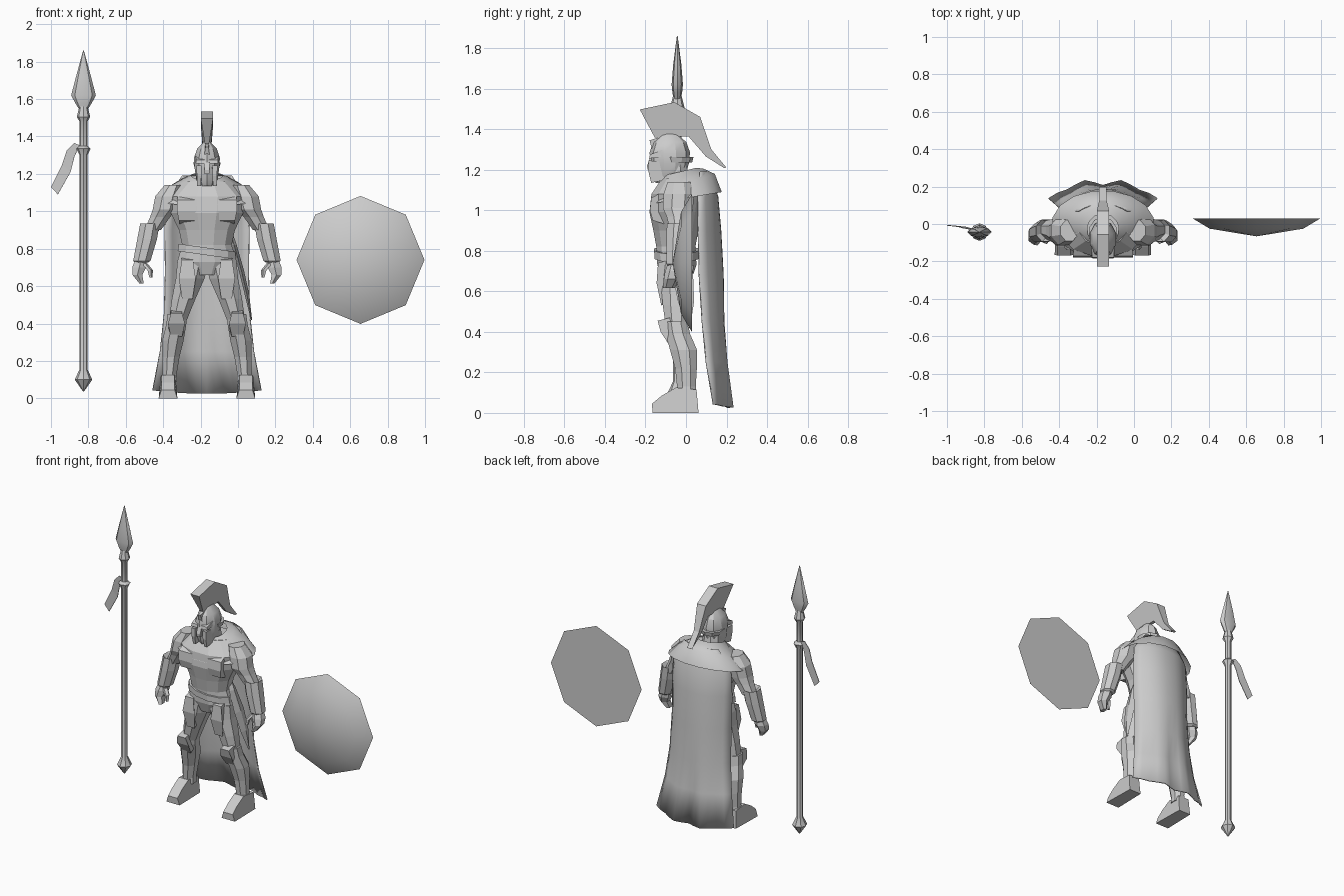
import bpy, bmesh, math
from mathutils import Vector

CX = -0.166  # figure's centre line
grey = bpy.data.materials.new("grey")
grey.diffuse_color = (0.6, 0.6, 0.6, 1)


def make(name, verts, faces, smooth=None):
    me = bpy.data.meshes.new(name)
    me.from_pydata(verts, [], faces)
    bm = bmesh.new()
    bm.from_mesh(me)
    bmesh.ops.recalc_face_normals(bm, faces=bm.faces)
    bm.to_mesh(me)
    bm.free()
    me.materials.append(grey)
    ob = bpy.data.objects.new(name, me)
    bpy.context.collection.objects.link(ob)
    if smooth:
        bpy.ops.object.select_all(action='DESELECT')
        bpy.context.view_layer.objects.active = ob
        ob.select_set(True)
        bpy.ops.object.shade_smooth_by_angle(angle=math.radians(smooth))
    return ob


def loft(name, rings, n=8, s=1, cx=CX, smooth=None, caps=True, half=True):
    """Rings of (x, y, z, rx, ry[, tilt]) stacked into a tube; tilt lifts the back edge."""
    v, f = [], []
    for r in rings:
        x, y, z, rx, ry = r[:5]
        tilt = r[5] if len(r) > 5 else 0
        for k in range(n):
            a = 2 * math.pi * (k + (0.5 if half else 0)) / n
            v.append((cx + s * (x + rx * math.cos(a)), y + ry * math.sin(a), z + tilt * math.sin(a)))
    for i in range(len(rings) - 1):
        for k in range(n):
            a, b = i * n + k, i * n + (k + 1) % n
            f.append((a, b, b + n, a + n))
    if caps:
        f += [tuple(range(n)), tuple(range(len(v) - n, len(v)))]
    return make(name, v, f, smooth)


def slab(name, pts, x=0, s=1):
    """Side outline of (y, z, half width) points made solid across x."""
    n = len(pts)
    v = [(CX + s * x + d * w, y, z) for d in (-1, 1) for y, z, w in pts]
    f = [tuple(range(n)), tuple(range(n, 2 * n))]
    f += [(i, (i + 1) % n, n + (i + 1) % n, n + i) for i in range(n)]
    return make(name, v, f)


def sheet(name, rows, thick, smooth=None):
    m = len(rows[0])
    v = [p for r in rows for p in r]
    f = [(i * m + j, i * m + j + 1, (i + 1) * m + j + 1, (i + 1) * m + j)
         for i in range(len(rows) - 1) for j in range(m - 1)]
    ob = make(name, v, f, smooth)
    mod = ob.modifiers.new("thickness", 'SOLIDIFY')
    mod.thickness = thick
    mod.offset = 0
    return ob


# Spear: butt, shaft, collars, then a flattened blade
spear = [(0.037, .003), (0.10, .047), (0.155, .021), (1.30, .021), (1.335, .038), (1.35, .021),
         (1.48, .021), (1.505, .036), (1.56, .022)]
loft("spear_shaft", [(0, -.043, z, r, r) for z, r in spear], 8, cx=-.826, smooth=35, half=False)
blade = [(1.54, .02, .016), (1.58, .045, .024), (1.62, .066, .028), (1.72, .04, .02), (1.86, .002, .002)]
loft("spear_blade", [(0, -.043, z, a, b) for z, a, b in blade], 8, cx=-.826, smooth=35, half=False)

# Ribbon tied at the collar
left = [(-.83, 1.345), (-.875, 1.365), (-.915, 1.325), (-.94, 1.25), (-1.0, 1.13)]
right = [(-.83, 1.32), (-.853, 1.34), (-.875, 1.29), (-.895, 1.21), (-.963, 1.09)]
sheet("spear_ribbon", [[(a[0], -.035 + .007 * i, a[1]), (b[0], -.038 + .007 * i, b[1])]
                       for i, (a, b) in enumerate(zip(left, right))], .004)

# Shield: eight-sided shallow dome with a flat back
sv, sf = [], []
for r, y in ((.342, .03), (.25, -.025)):
    for k in range(8):
        a = k * math.pi / 4
        sv.append((.655 + r * math.cos(a), y, .74 + r * math.sin(a)))
sv.append((.655, -.066, .74))
for k in range(8):
    j = (k + 1) % 8
    sf += [(k, j, j + 8, k + 8), (k + 8, j + 8, 16)]
sf.append(tuple(range(8)))
make("shield", sv, sf, 50)

# Torso: hips, waist, rib cage, shoulders
loft("torso", [(0, -.045, .66, .09, .075), (0, -.045, .73, .165, .10), (0, -.05, .82, .137, .10),
               (0, -.05, .90, .155, .115), (0, -.05, .99, .20, .135), (0, -.04, 1.08, .225, .135),
               (0, -.02, 1.16, .13, .10)], 12)
loft("neck", [(0, -.04, 1.1, .07, .07), (0, -.055, 1.24, .058, .06)], 8)
for s in (1, -1):
    slab("chest_plate", [(-.1, .93, .06), (-.165, .95, .065), (-.178, 1.0, .075), (-.172, 1.06, .075),
                         (-.1, 1.1, .07)], .085, s)

# Belt slanting to one hip
belt = loft("belt", [(0, -.047, .765, .162, .112), (0, -.047, .805, .156, .114)], 12)
for v in belt.data.vertices:
    v.co.z -= .14 * (v.co.x - CX)

for s in (1, -1):
    # Legs with greaves and boots
    loft("thigh", [(.075, -.045, .73, .09, .09), (.09, -.048, .64, .083, .083),
                   (.125, -.048, .53, .068, .072), (.155, -.045, .42, .052, .058)], 8, s)
    loft("greave", [(.158, -.05, .45, .056, .062), (.165, -.04, .39, .058, .065),
                    (.182, -.012, .31, .062, .072), (.193, 0, .22, .05, .058),
                    (.2, .002, .13, .041, .05), (.202, .002, .09, .045, .055)], 8, s)
    slab("knee_guard", [(-.08, .47, .03), (-.14, .455, .03), (-.125, .40, .045),
                        (-.08, .33, .03), (-.06, .36, .04)], .163, s)
    slab("boot", [(.062, 0, .045), (-.165, 0, .05), (-.168, .045, .035), (-.12, .085, .035),
                  (-.05, .125, .035), (.052, .115, .04)], .208, s)
    slab("thigh_plate", [(-.10, .75, .03), (-.138, .74, .03), (-.145, .64, .045),
                         (-.122, .53, .028), (-.08, .55, .028)], .105, s)
    # Arms: shoulder, elbow, bracer, curled hand
    loft("upper_arm", [(.18, -.035, 1.14, .05, .06), (.21, -.035, 1.08, .072, .082),
                       (.225, -.04, 1.01, .07, .08), (.25, -.035, .97, .058, .066),
                       (.29, -.03, .90, .048, .052)], 8, s)
    loft("bracer", [(.288, -.03, .895, .035, .045), (.305, -.035, .935, .056, .064),
                    (.32, -.04, .85, .057, .062), (.348, -.048, .735, .05, .052),
                    (.35, -.05, .725, .036, .04)], 8, s)
    loft("hand", [(.35, -.05, .75, .034, .035), (.362, -.058, .70, .043, .045),
                  (.372, -.07, .66, .03, .04), (.35, -.085, .615, .014, .03)], 6, s)
    loft("thumb", [(.335, -.07, .72, .018, .02), (.305, -.09, .685, .016, .018),
                   (.30, -.095, .645, .009, .01)], 5, s)
    # Cheek guard and brow of the helmet
    slab("cheek_guard", [(-.10, 1.24, .012), (-.185, 1.245, .014), (-.185, 1.19, .012),
                         (-.172, 1.135, .01), (-.10, 1.15, .012)], .042, s)
    slab("brow", [(-.11, 1.30, .026), (-.178, 1.275, .022), (-.182, 1.255, .024),
                  (-.11, 1.265, .026)], .036, s)

# Helmet, nose guard and crest
loft("helmet", [(0, -.09, 1.135, .04, .06), (0, -.085, 1.17, .06, .082), (0, -.08, 1.23, .069, .094),
                (0, -.08, 1.285, .073, .10), (0, -.08, 1.335, .055, .082), (0, -.08, 1.375, .015, .04)],
     10, smooth=25)
slab("nose_guard", [(-.10, 1.37, .012), (-.18, 1.345, .008), (-.165, 1.29, .016),
                    (-.192, 1.22, .014), (-.19, 1.20, .012), (-.12, 1.20, .012)])
loft("helmet_neck_rim", [(0, -.045, 1.235, .07, .075), (0, -.045, 1.262, .078, .082)], 10)
top = [(-.228, 1.497), (-.057, 1.533), (.07, 1.46), (.125, 1.30), (.198, 1.212)]
low = [(-.155, 1.36), (-.07, 1.36), (.012, 1.365), (.098, 1.265), (.19, 1.207)]
slab("crest", [(y, z, .033 if z > 1.4 else .02) for y, z in top]
     + [(y, z, .011) for y, z in reversed(low)])

# Mantle over the shoulders
loft("mantle", [(0, -.03, 1.19, .085, .085, .02), (0, -.025, 1.165, .13, .115, .04),
                (0, -.005, 1.125, .20, .15, .055), (0, .0, 1.06, .275, .18, .03)],
     16, smooth=60, caps=False)

# Cape: rows of (z, half width, centre y, edge y), curved across
rows = []
for z, w, yc, ye in [(1.19, .13, .105, .07), (1.07, .215, .155, .06), (.9, .225, .17, .06),
                     (.68, .222, .182, .065), (.45, .228, .187, .08), (.25, .25, .2, .1),
                     (.025, .29, .222, .135)]:
    row = []
    for j in range(13):
        t = j / 6 - 1
        fold = .018 * math.cos(t * 9) * max(0, .5 - z) * 2
        row.append((CX + w * t, ye + (yc - ye) * (1 - abs(t) ** 2.4) - fold * (1 - t * t),
                    z + (.018 * t * t if z < .1 else 0)))
    rows.append(row)
sheet("cape", rows, .008, 60)

# Sheathed sword on the hip
sword = [((.13, -.03, .87), .012, .014), ((.145, -.03, .82), .014, .035), ((.185, -.015, .68), .014, .05),
         ((.215, .0, .55), .012, .04), ((.238, .015, .42), .003, .005)]
loft("sheath", [(*p, a, b) for p, a, b in sword], 4, half=False)
